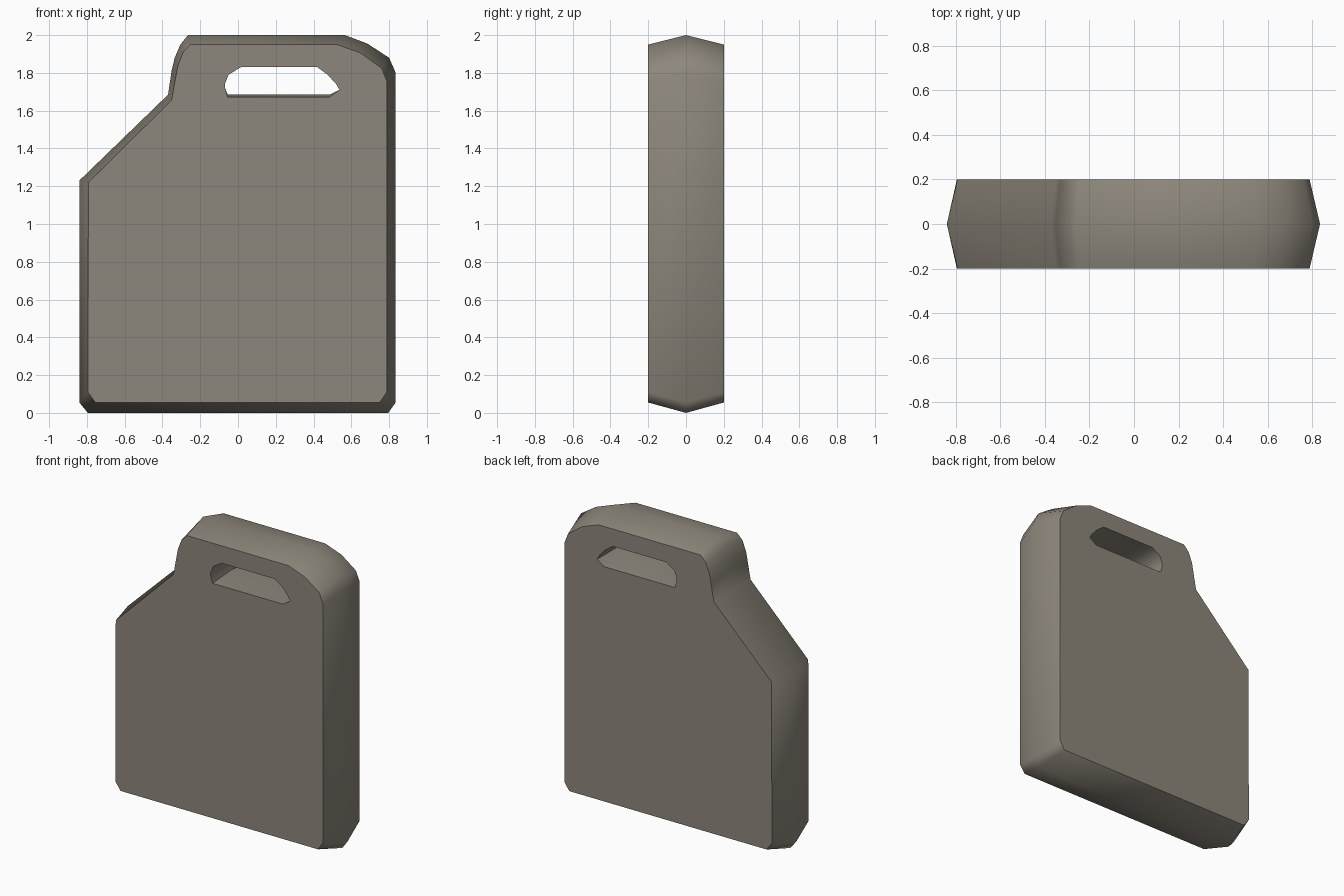
import bpy, bmesh, math

if "Cube" in bpy.data.objects:
    bpy.data.objects.remove(bpy.data.objects["Cube"])

# Widest outline of the can at mid thickness (x, z)
RIDGE = [(-0.795, 0), (0.795, 0), (0.835, 0.055), (0.835, 1.80), (0.80, 1.88),
         (0.685, 1.955), (0.565, 2.0), (-0.265, 2.0), (-0.305, 1.95),
         (-0.335, 1.88), (-0.352, 1.81), (-0.37, 1.685), (-0.84, 1.23), (-0.84, 0.055)]
# Matching smaller outline on the flat front and back
FACE = [(-0.755, 0.055), (0.75, 0.055), (0.788, 0.11), (0.788, 1.755), (0.76, 1.825),
        (0.65, 1.905), (0.525, 1.95), (-0.25, 1.95), (-0.29, 1.91),
        (-0.318, 1.84), (-0.332, 1.765), (-0.352, 1.655), (-0.792, 1.22), (-0.795, 0.11)]
# Handle opening
HOLE = [(-0.055, 1.673), (0.485, 1.673), (0.537, 1.71), (0.52, 1.74), (0.475, 1.79),
        (0.42, 1.83), (0.015, 1.83), (-0.05, 1.79), (-0.068, 1.745), (-0.068, 1.72)]
HOLE_MID = [(x, max(z, 1.685)) for x, z in HOLE]
HALF = 0.2

bm = bmesh.new()


def ring(points, y):
    return [bm.verts.new((x, y, z)) for x, z in points]


def bridge(a, b):
    n = len(a)
    for i in range(n):
        j = (i + 1) % n
        bm.faces.new((a[i], a[j], b[j], b[i]))


def loop_edges(r):
    return [bm.edges.get((r[i - 1], r[i])) for i in range(len(r))]


# Ridged rim and handle tunnel
outer = [ring(FACE, -HALF), ring(RIDGE, 0), ring(FACE, HALF)]
inner = [ring(HOLE, -HALF), ring(HOLE_MID, 0), ring(HOLE, HALF)]
for rings in (outer, inner):
    bridge(rings[0], rings[1])
    bridge(rings[1], rings[2])

# Flat front and back around the opening
for k in (0, 2):
    bmesh.ops.triangle_fill(bm, use_beauty=True,
                            edges=loop_edges(outer[k]) + loop_edges(inner[k]))
bmesh.ops.recalc_face_normals(bm, faces=bm.faces[:])

mesh = bpy.data.meshes.new("canister_body")
bm.to_mesh(mesh)
bm.free()
body = bpy.data.objects.new("canister_body", mesh)
bpy.context.collection.objects.link(body)

mat = bpy.data.materials.new("warm_grey")
mat.diffuse_color = (0.27, 0.245, 0.20, 1)
mat.use_nodes = True
mat.node_tree.nodes["Principled BSDF"].inputs["Base Color"].default_value = mat.diffuse_color
mesh.materials.append(mat)

# Smooth rim, crisp border to the flat faces
bpy.context.view_layer.objects.active = body
body.select_set(True)
bpy.ops.object.shade_smooth_by_angle(angle=math.radians(60))
